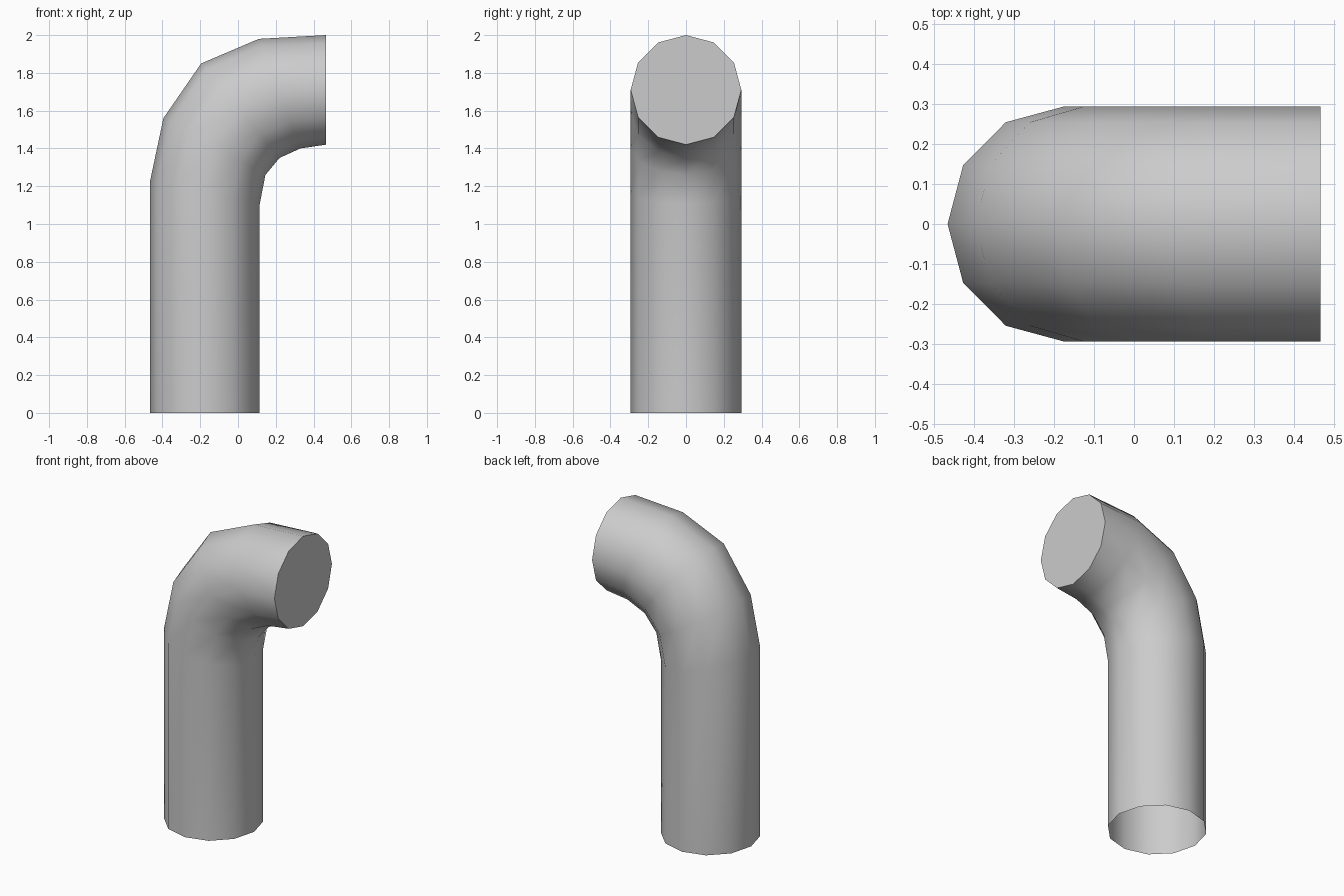
import bpy, bmesh, math

if "Cube" in bpy.data.objects:
    bpy.data.objects.remove(bpy.data.objects["Cube"])

SIDES = 12
HALF_WIDTH = 0.293

# Each ring of the bent pipe: outer (x, z) and inner (x, z) of the bend
RINGS = [
    ((-0.465, 0.00), (0.115, 0.00)),
    ((-0.465, 1.23), (0.115, 1.105)),
    ((-0.395, 1.56), (0.145, 1.26)),
    ((-0.195, 1.85), (0.220, 1.35)),
    ((0.110, 1.98), (0.330, 1.40)),
    ((0.465, 2.00), (0.465, 1.42)),
]

bm = bmesh.new()


def add_ring(outer, inner):
    cx, cz = (outer[0] + inner[0]) / 2, (outer[1] + inner[1]) / 2
    dx, dz = outer[0] - cx, outer[1] - cz
    ring = []
    for i in range(SIDES):
        a = math.tau * i / SIDES
        c, s = math.cos(a), math.sin(a)
        ring.append(bm.verts.new((cx + dx * c, HALF_WIDTH * s, cz + dz * c)))
    return ring


# Pipe wall, open at the foot
rings = [add_ring(o, i) for o, i in RINGS]
for lo, hi in zip(rings, rings[1:]):
    for i in range(SIDES):
        j = (i + 1) % SIDES
        bm.faces.new((lo[j], lo[i], hi[i], hi[j]))

# Flat cap on the mouth
cap = bm.faces.new(rings[-1])
bmesh.ops.recalc_face_normals(bm, faces=bm.faces)
cap.normal_update()
if cap.normal.x < 0:
    bmesh.ops.reverse_faces(bm, faces=bm.faces)

mesh = bpy.data.meshes.new("bent_pipe")
bm.to_mesh(mesh)
bm.free()
pipe = bpy.data.objects.new("bent_pipe", mesh)
bpy.context.collection.objects.link(pipe)

# Smooth wall, sharp mouth edge
bpy.context.view_layer.objects.active = pipe
pipe.select_set(True)
bpy.ops.object.shade_smooth_by_angle(angle=math.radians(50))
